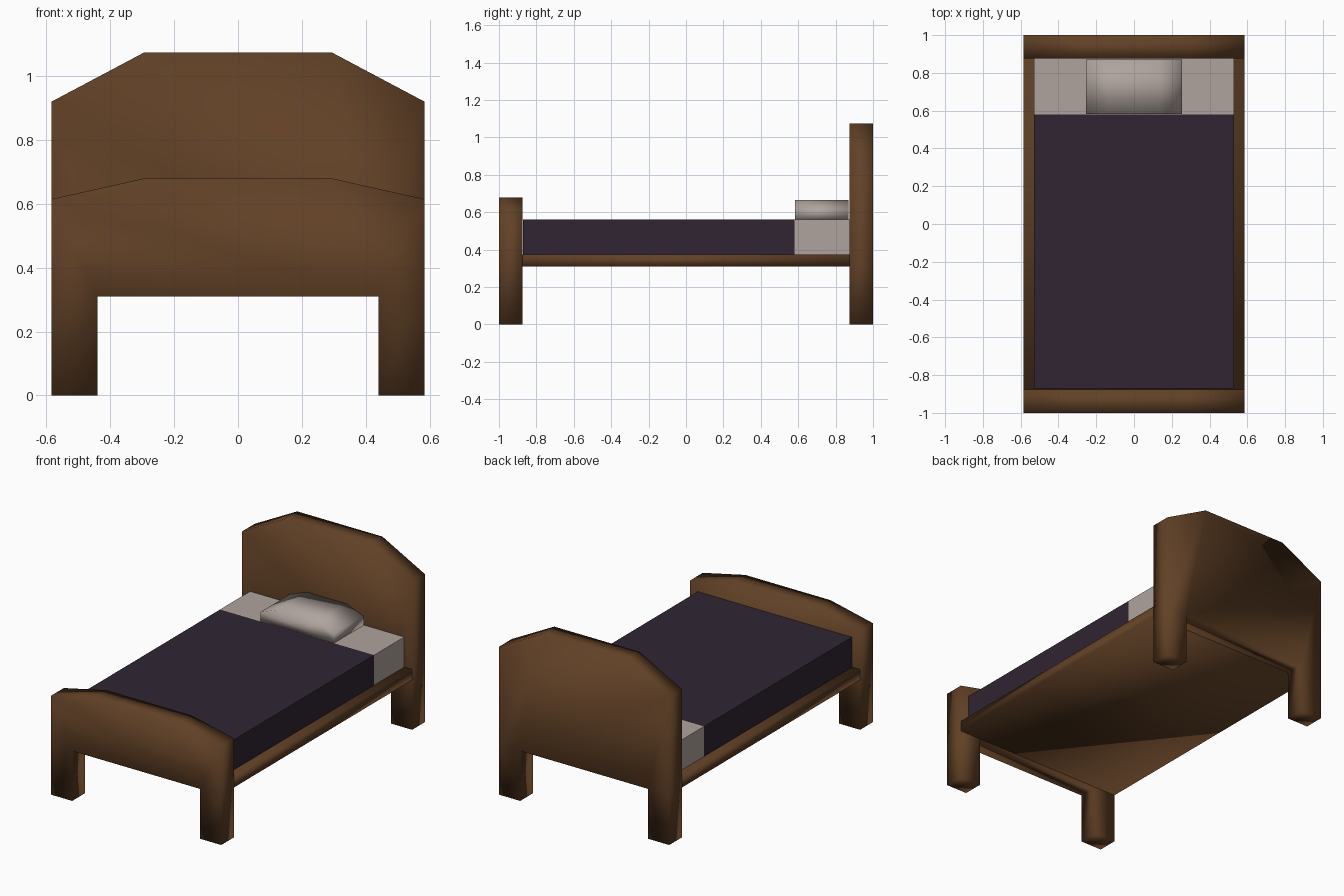
import bpy, bmesh
from mathutils import Vector

if "Cube" in bpy.data.objects:
    bpy.data.objects.remove(bpy.data.objects["Cube"])


def material(name, rgb):
    m = bpy.data.materials.new(name)
    m.diffuse_color = (*rgb, 1)
    m.use_nodes = True
    m.node_tree.nodes["Principled BSDF"].inputs["Base Color"].default_value = m.diffuse_color
    return m


wood = material("brown wood", (0.12, 0.052, 0.019))
linen = material("pale linen", (0.43, 0.37, 0.34))
cloth = material("dark purple cloth", (0.029, 0.018, 0.032))


def finish(bm, name, mat, smooth):
    bmesh.ops.recalc_face_normals(bm, faces=bm.faces)
    for f in bm.faces:
        f.smooth = smooth
    me = bpy.data.meshes.new(name)
    bm.to_mesh(me)
    bm.free()
    me.materials.append(mat)
    ob = bpy.data.objects.new(name, me)
    bpy.context.collection.objects.link(ob)
    return ob


def extrude_profile(name, polys, y0, y1, mat, smooth=True):
    """Extrude joined x-z polygons from y0 to y1."""
    bm = bmesh.new()
    verts = {}
    for poly in polys:
        for p in poly:
            if p not in verts:
                verts[p] = bm.verts.new((p[0], y0, p[1]))
        bm.faces.new([verts[p] for p in poly])
    faces = bm.faces[:]
    ext = bmesh.ops.extrude_face_region(bm, geom=faces, use_keep_orig=True)
    moved = [g for g in ext["geom"] if isinstance(g, bmesh.types.BMVert)]
    bmesh.ops.translate(bm, verts=moved, vec=Vector((0, y1 - y0, 0)))
    return finish(bm, name, mat, smooth)


def box(name, x, y0, y1, z0, z1, mat, smooth=False):
    return extrude_profile(name, [((-x, z0), (x, z0), (x, z1), (-x, z1))],
                           y0, y1, mat, smooth)


W, LEG, SHOULDER, Z = 0.585, 0.44, 0.293, 0.31


# End boards: peaked panel with two legs below
def end_board(name, side, top, y0, y1):
    panel = ((-W, Z), (-LEG, Z), (LEG, Z), (W, Z), (W, side),
             (SHOULDER, top), (-SHOULDER, top), (-W, side))
    legs = [((s * LEG, 0), (s * W, 0), (s * W, Z), (s * LEG, Z))[::s]
            for s in (-1, 1)]
    extrude_profile(name, [panel] + legs, y0, y1, wood)


end_board("headboard", 0.92, 1.075, 0.875, 1.0)
end_board("footboard", 0.615, 0.68, -1.0, -0.875)

# Bed base with side rails
box("bed_base", W, -0.875, 0.875, Z, 0.375, wood, True)

# Mattress: bare end under the pillow, blanket over the rest
box("mattress_end", 0.53, 0.58, 0.875, 0.375, 0.562, linen)
box("blanket", 0.53, -0.872, 0.58, 0.375, 0.562, cloth)

# Pillow with an arched top
extrude_profile("pillow", [((-0.253, 0.562), (0.253, 0.562), (0.253, 0.62),
                            (0.135, 0.665), (-0.135, 0.665), (-0.253, 0.62))],
                0.582, 0.87, linen)
